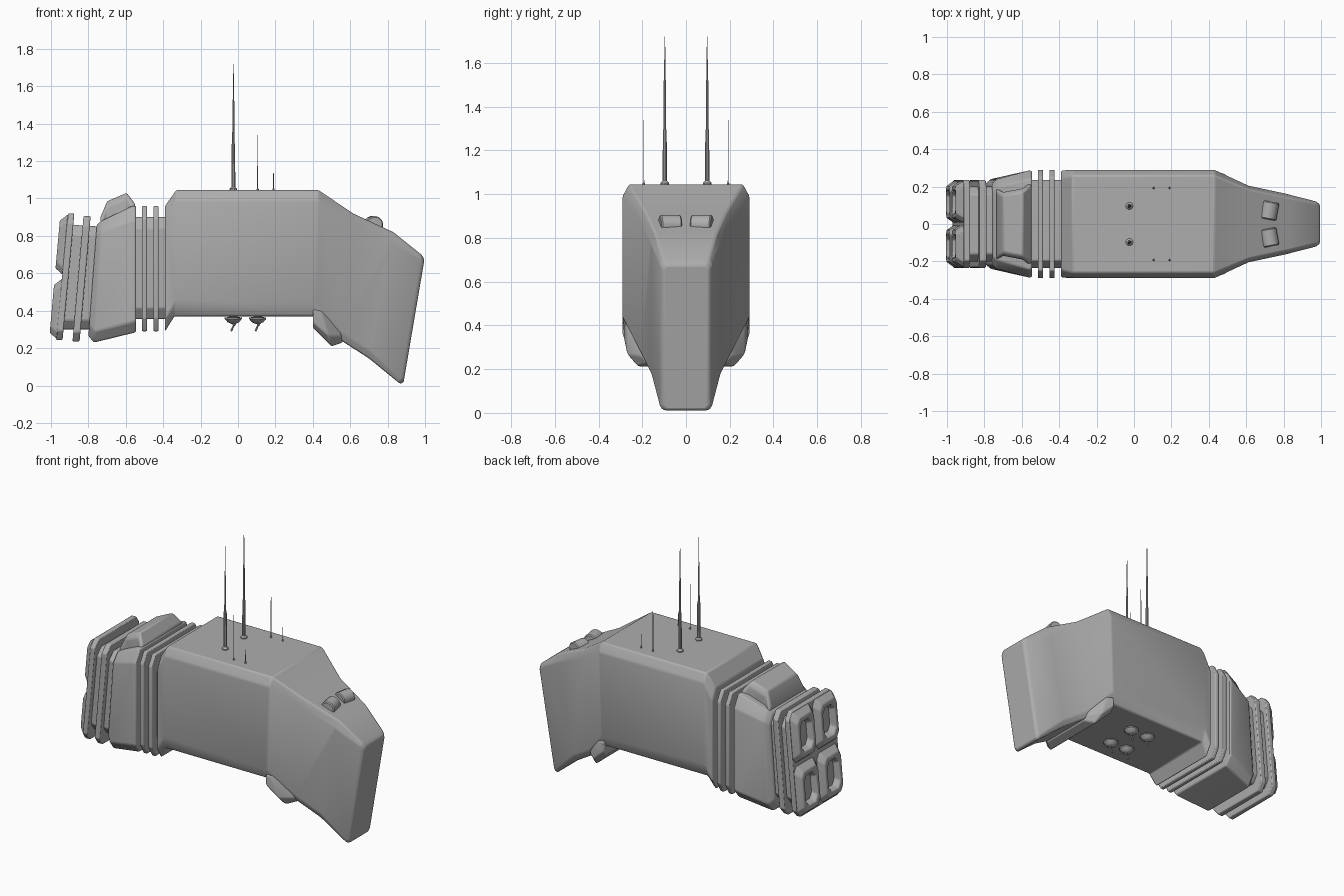
import bpy, bmesh, math
from mathutils import Vector

if "Cube" in bpy.data.objects:
    bpy.data.objects.remove(bpy.data.objects["Cube"])

grey = bpy.data.materials.new("hull_grey")
grey.use_nodes = True
grey.diffuse_color = (0.42, 0.42, 0.42, 1)
grey.node_tree.nodes["Principled BSDF"].inputs["Base Color"].default_value = (0.42, 0.42, 0.42, 1)
parts = []


def finish(name, bm, bevel=0.0):
    bmesh.ops.recalc_face_normals(bm, faces=bm.faces)
    mesh = bpy.data.meshes.new(name)
    bm.to_mesh(mesh)
    bm.free()
    mesh.materials.append(grey)
    ob = bpy.data.objects.new(name, mesh)
    bpy.context.scene.collection.objects.link(ob)
    if bevel:
        mod = ob.modifiers.new("soft_edges", "BEVEL")
        mod.width, mod.segments = bevel, 2
        mod.angle_limit = math.radians(25)
    parts.append(ob)
    return ob


def loft(name, stations, bevel=0.008, mid=0.0):
    """Skin chamfered sections: (top x, z), (bottom x, z), half width, (chamfer y, top z, bottom z)."""
    bm = bmesh.new()
    rings = []
    for top, bot, w, (cy, ct, cb) in stations:
        t, b = Vector(top), Vector(bot)
        h = (t - b).length
        outline = [(w - cy, 0), (w, cb / h), (w, 1 - ct / h), (w - cy, 1)]
        outline += [(-y, s) for y, s in reversed(outline)]
        ring = []
        for y, s in outline:
            p = b.lerp(t, s)
            ring.append(bm.verts.new((p.x, mid + y, p.y)))
        rings.append(ring)
    n = len(rings[0])
    for r0, r1 in zip(rings, rings[1:]):
        for i in range(n):
            j = (i + 1) % n
            bm.faces.new((r0[i], r0[j], r1[j], r1[i]))
    bm.faces.new(rings[0])
    bm.faces.new(rings[-1])
    return finish(name, bm, bevel)


def slab(name, top, bot, thick, w, chamfer, bevel=0.006):
    """Flat plate across the hull, standing on a leaning line."""
    h = thick / 2
    loft(name, [((top[0] + d, top[1]), (bot[0] + d, bot[1]), w, chamfer) for d in (-h, h)], bevel)


def lathe(name, base, axis, profile, sides=10):
    """Turn (radius, distance) pairs about an axis."""
    bm = bmesh.new()
    turn = Vector((0, 0, 1)).rotation_difference(Vector(axis))
    rings = []
    for r, d in profile:
        rings.append([bm.verts.new(Vector(base) + turn @ Vector(
            (r * math.cos(k * math.tau / sides), r * math.sin(k * math.tau / sides), d)))
            for k in range(sides)])
    for r0, r1 in zip(rings, rings[1:]):
        for i in range(sides):
            j = (i + 1) % sides
            bm.faces.new((r0[i], r0[j], r1[j], r1[i]))
    bm.faces.new(rings[0])
    bm.faces.new(rings[-1])
    return finish(name, bm)


# Main hull running into the drooping nose
loft("main_hull", [
    ((-.39, .96), (-.39, .29), .285, (.04, .08, .07)),
    ((-.33, 1.045), (-.34, .37), .29, (.03, .055, .07)),
    ((.43, 1.045), (.41, .37), .29, (.03, .055, .07)),
    ((.615, .92), (.56, .235), .205, (.02, .05, .04)),
    ((.83, .82), (.70, .145), .16, (.02, .05, .04)),
    ((.98, .70), (.865, .01), .12, (.015, .02, .02)),
    ((.997, .675), (.885, .015), .105, (.015, .02, .02))])

# Chin under the hull
loft("chin_block", [
    ((.40, .42), (.40, .31), .285, (.03, .02, .03)),
    ((.44, .42), (.50, .21), .27, (.05, .02, .06)),
    ((.54, .34), (.56, .23), .205, (.03, .02, .03))])

# Ribbed neck
slab("neck_core", (-.465, .90), (-.465, .355), .17, .235, (.04, .06, .06))
for i, x in enumerate((-.50, -.438)):
    slab("neck_rib_%d" % (i + 1), (x, .96), (x, .29), .028, .29, (.04, .07, .07))

# Engine housing with raised top
loft("engine_housing", [
    ((-.545, .96), (-.545, .285), .285, (.045, .08, .06)),
    ((-.565, .96), (-.565, .28), .285, (.045, .08, .06)),
    ((-.73, .88), (-.77, .23), .24, (.045, .06, .06)),
    ((-.755, .86), (-.80, .265), .215, (.04, .06, .06))])
loft("housing_hump", [
    ((-.55, .97), (-.55, .85), .225, (.02, .03, .02)),
    ((-.595, 1.03), (-.595, .85), .19, (.02, .03, .02)),
    ((-.70, .985), (-.70, .80), .17, (.02, .03, .02)),
    ((-.735, .90), (-.74, .78), .19, (.02, .03, .02))])

# Leaning rear plates around a narrower core
loft("engine_core", [
    ((-.74, .85), (-.78, .30), .20, (.04, .05, .05)),
    ((-.90, .86), (-.95, .30), .20, (.04, .05, .05))])
slab("rear_rib", (-.807, .905), (-.866, .235), .038, .235, (.04, .05, .05))
slab("rear_plate", (-.892, .92), (-.955, .243), .034, .235, (.04, .05, .05))


# Four hollow thruster pods
def rear(z, depth):
    return (-.968 + (z - .245) * .09 - depth, z)


for level, (lo, hi) in (("lower", (.248, .572)), ("upper", (.592, .916))):
    for side, s in (("left", 1), ("right", -1)):
        pod = [(0, 0, .112), (.042, .035, .085), (.042, .065, .06), (-.0, .078, .05)]
        loft("thruster_%s_%s" % (level, side),
             [(rear(hi - g, d), rear(lo + g, d), w, (.025, .035, .035)) for d, g, w in pod],
             .006, s * .118)

# Paired fittings on both sides
for side, s in (("left", 1), ("right", -1)):
    # Nose lamps
    tilt = Vector((.18, s, 0)).normalized()
    lathe("nose_lamp_" + side, Vector((.715, s * .025, .86)), tilt,
          [(.04, 0), (.046, .006), (.046, .09), (.04, .096)], 16)
    # Tall masts
    lathe("mast_" + side, (-.025, s * .097, 1.04), (0, 0, 1),
          [(.02, 0), (.02, .012), (.011, .022), (.009, .25), (.006, .26),
           (.005, .48), (.003, .49), (.002, .68)])
    # Whip aerials
    for kind, x, h in (("long", .105, .3), ("short", .19, .095)):
        lathe("aerial_%s_%s" % (kind, side), (x, s * .193, 1.04), (0, 0, 1),
              [(.006, 0), (.006, .01), (.0025, .014), (.0015, h)], 6)
    # Belly turrets
    for place, x in (("rear", -.025), ("front", .105)):
        lathe("turret_%s_%s" % (place, side), (x, s * .1, .38), (0, 0, -1),
              [(.022, 0), (.022, .014), (.046, .016), (.046, .024), (.03, .042), (.012, .05)], 12)
        lathe("turret_barrel_%s_%s" % (place, side), (x + .015, s * .1, .35), (-.45, 0, -1),
              [(.008, 0), (.008, .03), (.005, .032), (.005, .066)], 8)

bpy.ops.object.select_all(action="DESELECT")
for ob in parts:
    ob.select_set(True)
bpy.context.view_layer.objects.active = parts[0]
bpy.ops.object.shade_smooth_by_angle(angle=math.radians(30))
